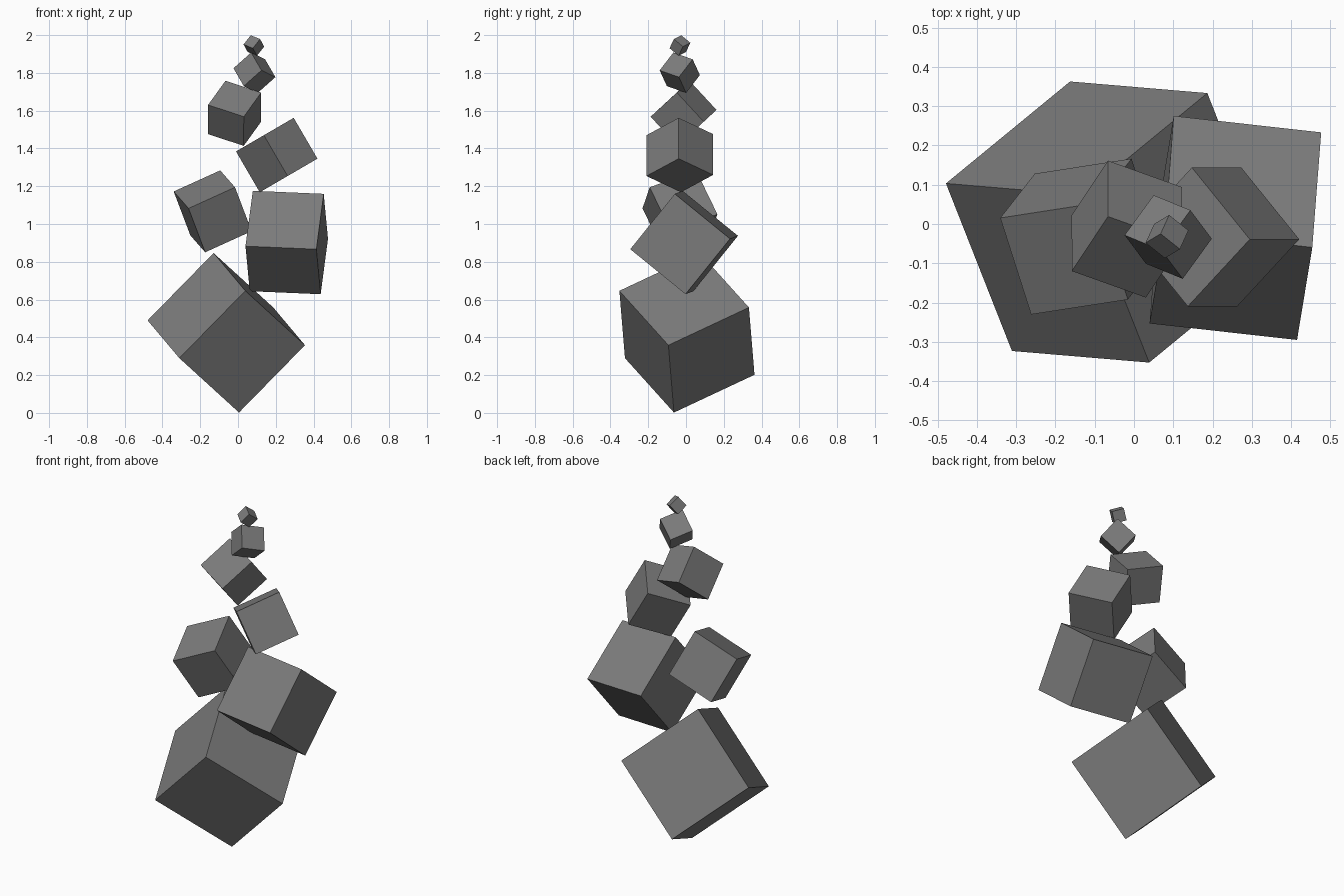
import bpy
from mathutils import Vector, Matrix

grey = bpy.data.materials.new("dark_grey")
grey.diffuse_color = (0.2, 0.2, 0.2, 1)


def tumbled_cube(name, size, centre, u, v):
    """Cube whose edges run along u, v and their perpendicular."""
    u = Vector(u).normalized()
    v = Vector(v)
    v = (v - u * v.dot(u)).normalized()
    turn = Matrix((u, v, u.cross(v))).transposed()
    bpy.ops.mesh.primitive_cube_add(size=size, location=centre,
                                    rotation=turn.to_euler())
    cube = bpy.context.object
    cube.name = name
    cube.data.materials.append(grey)


# Balanced stack of cubes, bottom to top: size, centre, two edge directions
STACK = [
    ("base_cube", 0.50, (-0.062, 0.005, 0.424), (-0.169, 0.429, 0.201), (0.349, -0.031, 0.355)),
    ("right_cube", 0.378, (0.258, -0.010, 0.902), (0.376, -0.042, -0.016), (0.034, 0.235, 0.292)),
    ("left_cube", 0.273, (-0.134, -0.032, 1.067), (-0.079, 0.247, 0.090), (0.243, 0.041, 0.112)),
    ("middle_cube", 0.25, (0.205, -0.033, 1.365), (0.127, 0.0, -0.218), (0.163, 0.174, 0.090)),
    ("upper_cube", 0.21, (-0.018, -0.013, 1.586), (-0.193, 0.069, 0.064), (0.092, 0.138, 0.127)),
    ("small_cube", 0.131, (0.087, -0.033, 1.801), (0.074, 0.102, -0.036), (0.090, -0.043, 0.085)),
    ("top_cube", 0.066, (0.084, -0.032, 1.945), (-15, -9, -19), (18, -16, -9.4)),
]
for part in STACK:
    tumbled_cube(*part)
